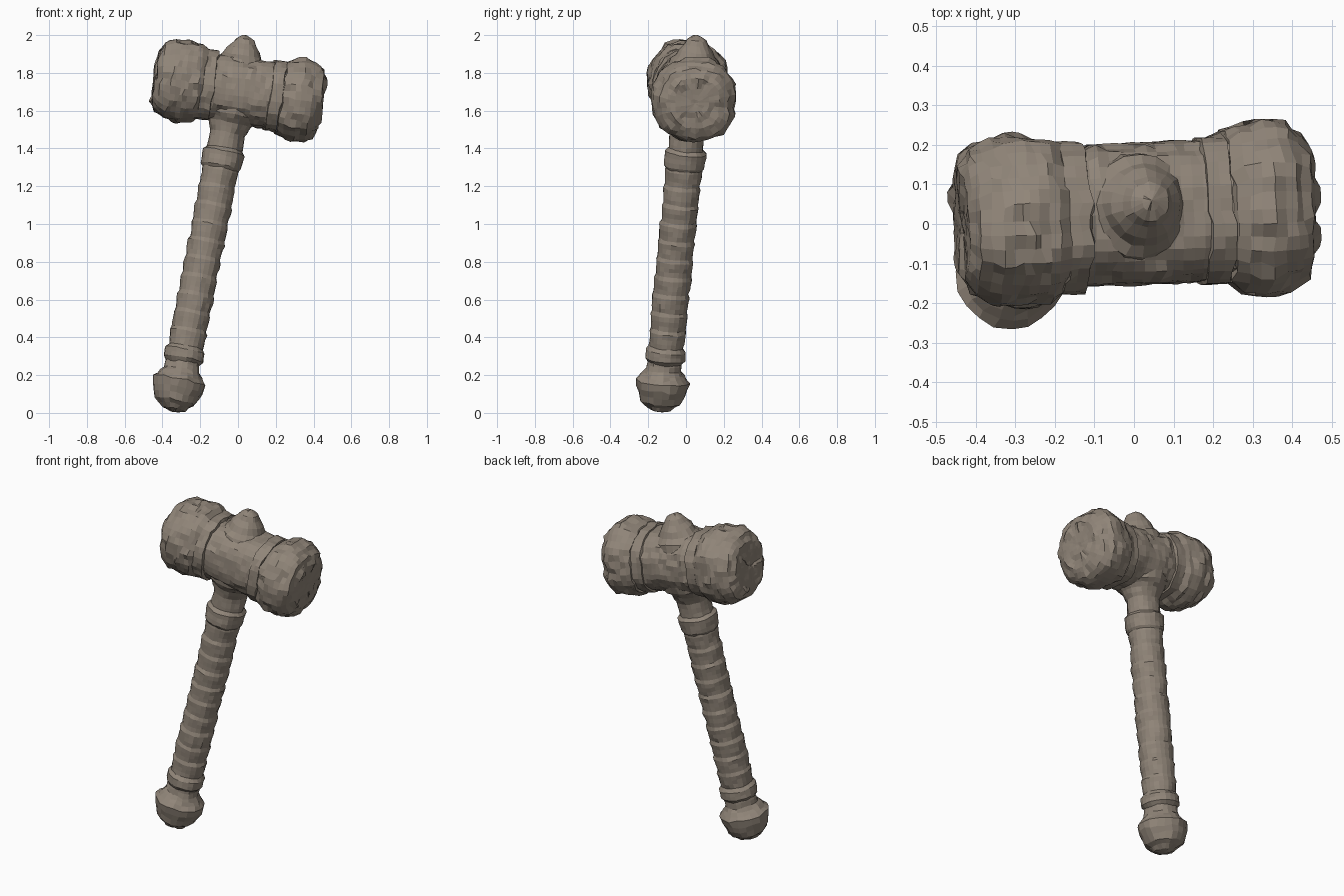
import bpy, bmesh, math
from mathutils import Vector, noise

cube = bpy.data.objects.get("Cube")
if cube:
    bpy.data.objects.remove(cube)

stone = bpy.data.materials.new("weathered stone")
stone.use_nodes = True
COLOUR = (0.28, 0.235, 0.19, 1)
stone.diffuse_color = COLOUR
stone.node_tree.nodes["Principled BSDF"].inputs["Base Color"].default_value = COLOUR


def resample(profile, step):
    """Split long profile segments into short ones so they can be roughened."""
    points = [Vector(profile[0])]
    for a, b in zip(profile, profile[1:]):
        a, b = Vector(a), Vector(b)
        n = max(1, round((b - a).length / step))
        points += [a.lerp(b, i / n) for i in range(1, n + 1)]
    return points


def chiselled(name, origin, axis, profile, segs=28, step=0.03, rough=0.01,
              power=2.0, grid=0.03, snap=0.3):
    """Turn a (distance, radius) profile round an axis and roughen it like hewn stone."""
    origin, axis = Vector(origin), Vector(axis)
    side = axis.cross(Vector((0, 1, 0))).normalized()
    up = axis.cross(side).normalized()
    bm = bmesh.new()
    rings = []
    for t, r in resample(profile, step):
        ring = []
        for i in range(segs):
            a = math.tau * i / segs
            c, s = math.cos(a), math.sin(a)
            k = r / (abs(c) ** power + abs(s) ** power) ** (1 / power)
            out = side * c + up * s
            p = origin + axis * t + out * k
            # broad dents and small chips, fading out at the tips
            d = noise.noise(p * 9) + 0.8 * noise.noise(p * 26)
            p += out * d * rough * min(1, r / 0.08)
            p += axis * noise.noise(p * 20 + Vector((5, 5, 5))) * rough * 0.7 * min(1, r / 0.1)
            stepped = Vector([round(x / grid) * grid for x in p])
            ring.append(bm.verts.new(p.lerp(stepped, snap if r > 0 else 0)))
        rings.append(ring)
    for lo, hi in zip(rings, rings[1:]):
        for i in range(segs):
            j = (i + 1) % segs
            bm.faces.new((lo[i], lo[j], hi[j], hi[i]))
    bmesh.ops.remove_doubles(bm, verts=bm.verts, dist=0.001)
    bmesh.ops.recalc_face_normals(bm, faces=bm.faces)
    mesh = bpy.data.meshes.new(name)
    bm.to_mesh(mesh)
    bm.free()
    mesh.materials.append(stone)
    obj = bpy.data.objects.new(name, mesh)
    bpy.context.collection.objects.link(obj)
    return obj


# Leaning shaft axis (distance equals height) and the head axis across it
SHAFT = dict(origin=(-0.345, -0.14, 0), axis=(0.195, 0.1, 1))
HEAD = dict(origin=(0, 0.025, 1.71), axis=(1, 0.05, -0.16), segs=36, power=2.3,
            step=0.025)

# Pommel
chiselled("pommel", **SHAFT, rough=0.008, segs=20, profile=[
    (0.004, 0), (0.02, 0.06), (0.06, 0.11), (0.13, 0.135), (0.17, 0.143),
    (0.19, 0.125), (0.23, 0.095), (0.28, 0.088)])

# Handle with overlapping grip wraps
wraps = [(0.35 + 0.095 * i + dz, r) for i in range(10)
         for dz, r in ((0, 0.092), (0.075, 0.099))]
chiselled("handle", **SHAFT, rough=0.005, segs=22, snap=0.15,
          profile=[(0.26, 0.085), (0.285, 0.106), (0.33, 0.106)] + wraps + [(1.33, 0.094)])

# Collar and flared neck under the head
chiselled("collar", **SHAFT, rough=0.004, segs=22, snap=0.15, profile=[
    (1.28, 0.09), (1.305, 0.108), (1.38, 0.112), (1.4, 0.09)])
chiselled("neck", **SHAFT, rough=0.006, segs=22, snap=0.2, profile=[
    (1.36, 0.092), (1.48, 0.094), (1.53, 0.115), (1.57, 0.15), (1.64, 0.16)])

# Head: barrel, two raised bands and two heavy striking caps
chiselled("head_barrel", **HEAD, rough=0.01, profile=[
    (-0.3, 0.17), (-0.1, 0.178), (0.1, 0.18), (0.3, 0.18)])
for name, t, r in (("right_band", -0.165, 0.19), ("left_band", 0.195, 0.192)):
    chiselled(name, **HEAD, rough=0.008, profile=[
        (t - 0.035, 0.16), (t - 0.03, r), (t + 0.03, r), (t + 0.035, 0.16)])
chiselled("right_striking_cap", **HEAD, rough=0.016, profile=[
    (-0.435, 0), (-0.44, 0.14), (-0.415, 0.185), (-0.36, 0.212), (-0.29, 0.218),
    (-0.22, 0.205), (-0.19, 0.185), (-0.185, 0.12)])
chiselled("left_striking_cap", **HEAD, rough=0.016, profile=[
    (0.225, 0.12), (0.23, 0.195), (0.26, 0.212), (0.32, 0.224), (0.38, 0.212),
    (0.425, 0.18), (0.447, 0.13), (0.442, 0)])

# Pointed crown on top, continuing the shaft axis
chiselled("crown_point", **SHAFT, rough=0.006, segs=20, snap=0.2, profile=[
    (1.78, 0.15), (1.86, 0.13), (1.885, 0.105), (1.92, 0.088), (1.95, 0.065),
    (1.975, 0.05), (1.992, 0.025), (2.0, 0)])
